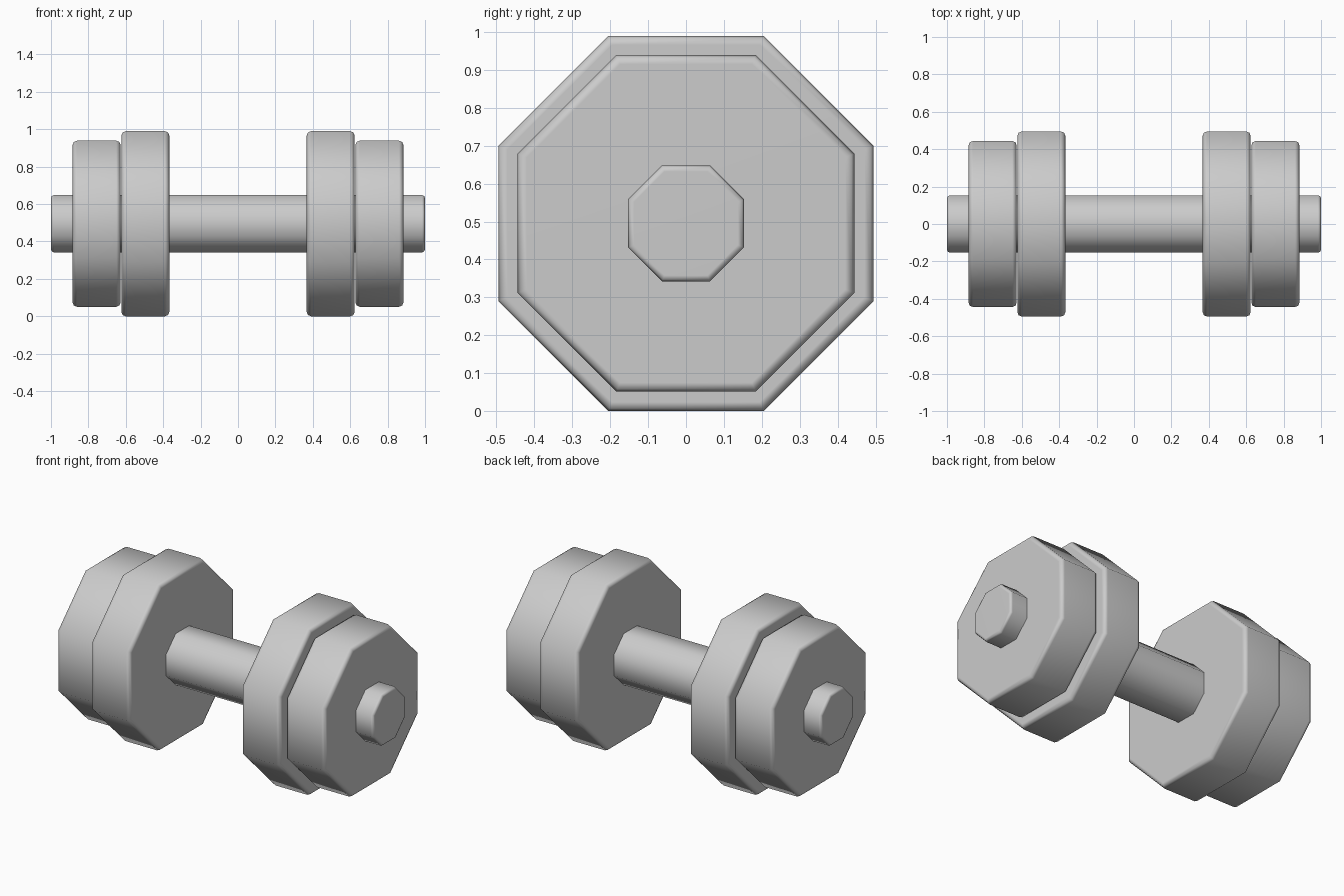
import bpy
from math import pi, cos

if "Cube" in bpy.data.objects:
    bpy.data.objects.remove(bpy.data.objects["Cube"])

CENTRE_Z = 0.495


def octagon(name, x0, x1, apothem, bevel):
    """Eight-sided prism lying along x, flat side down, with chamfered rims."""
    bpy.ops.mesh.primitive_cylinder_add(
        vertices=8, radius=apothem / cos(pi / 8), depth=x1 - x0)
    ob = bpy.context.object
    ob.name = name
    # turn by half a side so flats face up and down, then lay along x
    ob.rotation_euler = (0, 0, pi / 8)
    bpy.ops.object.transform_apply(rotation=True)
    ob.rotation_euler = (0, pi / 2, 0)
    ob.location = ((x0 + x1) / 2, 0, CENTRE_Z)
    bpy.ops.object.transform_apply(location=True, rotation=True)
    # chamfer only the cap rims
    mesh = ob.data
    weights = mesh.attributes.new("bevel_weight_edge", 'FLOAT', 'EDGE')
    for e in mesh.edges:
        a, b = (mesh.vertices[i].co.x for i in e.vertices)
        weights.data[e.index].value = 1.0 if abs(a - b) < 1e-4 else 0.0
    for p in mesh.polygons:
        p.use_smooth = True
    mod = ob.modifiers.new("rim_bevel", 'BEVEL')
    mod.limit_method = 'WEIGHT'
    mod.width = bevel
    mod.segments = 2
    # keep the caps evenly shaded
    ob.modifiers.new("even_shading", 'WEIGHTED_NORMAL')
    return ob


# handle bar running through all plates
octagon("handle_bar", -1.0, 1.0, 0.153, 0.016)

# inner and outer weight plates on both ends
for side, label in ((-1, "left"), (1, "right")):
    for part, near, far, apothem in (("inner_plate", 0.367, 0.624, 0.495),
                                     ("outer_plate", 0.627, 0.885, 0.444)):
        x0, x1 = sorted((side * near, side * far))
        octagon(f"{part}_{label}", x0, x1, apothem, 0.024)
